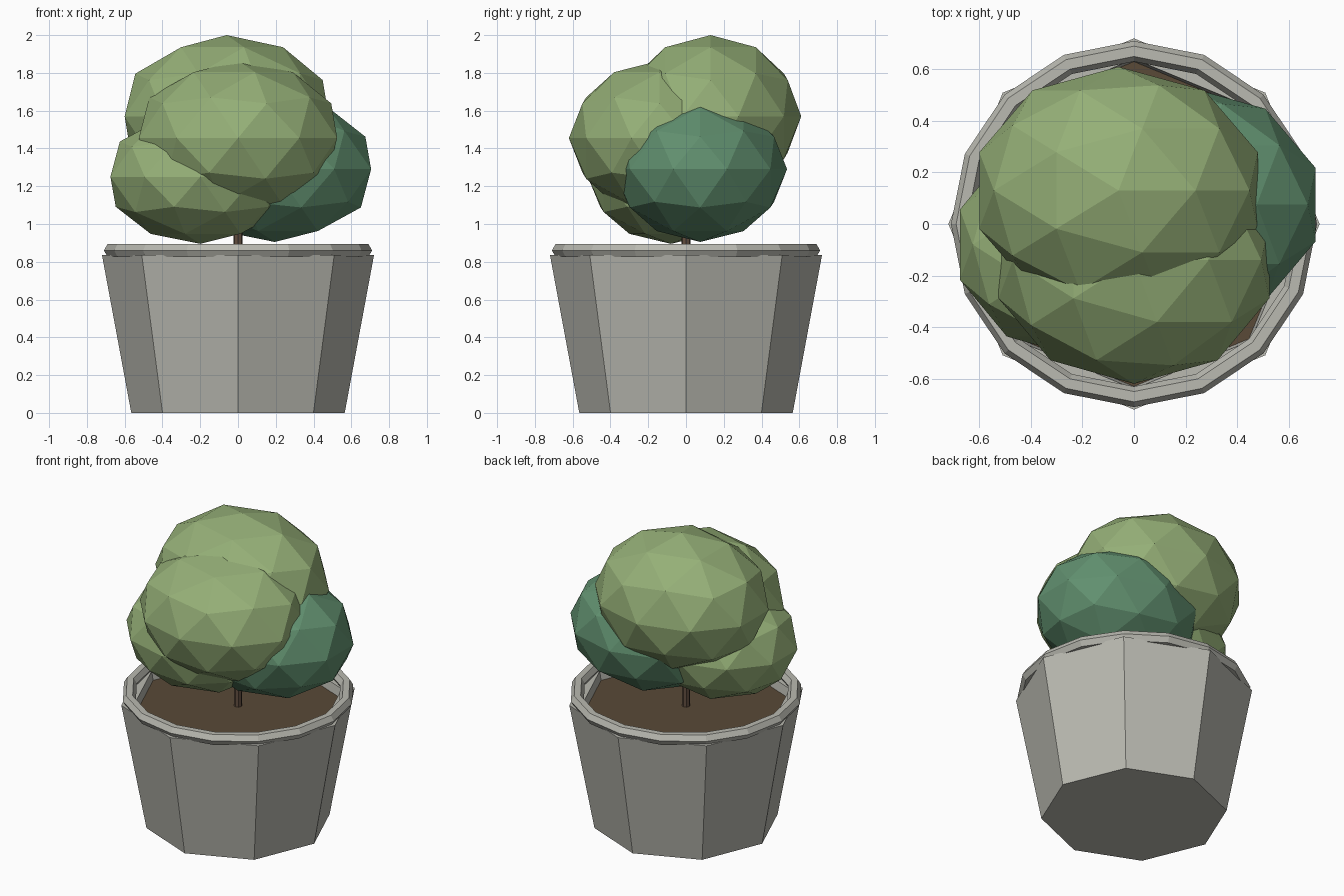
import bpy
import bmesh
import math
from mathutils import Matrix, Vector

if "Cube" in bpy.data.objects:
    bpy.data.objects.remove(bpy.data.objects["Cube"], do_unlink=True)


def material(name, rgb):
    mat = bpy.data.materials.new(name)
    mat.use_nodes = True
    mat.diffuse_color = (*rgb, 1)
    mat.node_tree.nodes["Principled BSDF"].inputs["Base Color"].default_value = (*rgb, 1)
    return mat


stone = material("warm_grey_stone", (0.49, 0.49, 0.44))
earth = material("dark_soil", (0.10, 0.067, 0.038))
bark = material("brown_bark", (0.12, 0.075, 0.05))
light_leaf = material("light_green_leaf", (0.30, 0.43, 0.185))
deep_leaf = material("deep_green_leaf", (0.12, 0.28, 0.16))


def add_object(name, bm, mat):
    bmesh.ops.recalc_face_normals(bm, faces=bm.faces)
    mesh = bpy.data.meshes.new(name)
    bm.to_mesh(mesh)
    bm.free()
    mesh.materials.append(mat)
    obj = bpy.data.objects.new(name, mesh)
    bpy.context.collection.objects.link(obj)
    return obj


def lathe(name, profile, sides, mat, caps=True):
    """Turn (radius, height) points into a faceted shape; without caps the profile closes on itself."""
    bm = bmesh.new()
    rings = []
    for radius, z in profile:
        angles = [2 * math.pi * i / sides for i in range(sides)]
        rings.append([bm.verts.new((radius * math.cos(a), radius * math.sin(a), z)) for a in angles])
    pairs = list(zip(rings, rings[1:]))
    if caps:
        bm.faces.new(rings[0])
        bm.faces.new(rings[-1])
    else:
        pairs.append((rings[-1], rings[0]))
    for low, high in pairs:
        for i in range(sides):
            j = (i + 1) % sides
            bm.faces.new((low[i], low[j], high[j], high[i]))
    return add_object(name, bm, mat)


# Eight-sided tapered pot; its inner floor is the soil
pot = lathe("pot", [(0.565, 0), (0.72, 0.835), (0.64, 0.835), (0.63, 0.775)], 8, stone)
pot.data.materials.append(earth)
for face in pot.data.polygons:
    if len(face.vertices) == 8 and face.center.z > 0.5:
        face.material_index = 1

# Rounded rim with a hexagonal section
section = [(0.67 + 0.04 * math.cos(k * math.pi / 3), 0.86 + 0.04 * math.sin(k * math.pi / 3))
           for k in range(6)]
lathe("pot_rim", section, 16, stone, caps=False)

# Thin stem
lathe("stem", [(0.025, 0.77), (0.025, 1.3)], 8, bark)


# Faceted clumps of leaves
def clump(name, centre, radii, mat):
    bm = bmesh.new()
    place = Matrix.Translation(centre) @ Matrix.Diagonal(Vector(radii)).to_4x4()
    bmesh.ops.create_icosphere(bm, subdivisions=2, radius=1, matrix=place)
    add_object(name, bm, mat)


clump("top_foliage", (-0.06, 0.13, 1.57), (0.568, 0.48, 0.43), light_leaf)
clump("front_foliage", (0, -0.14, 1.455), (0.552, 0.48, 0.41), light_leaf)
clump("right_foliage", (-0.2, -0.08, 1.25), (0.5, 0.44, 0.355), light_leaf)
clump("left_foliage", (0.194, 0.075, 1.29), (0.537, 0.46, 0.385), deep_leaf)
